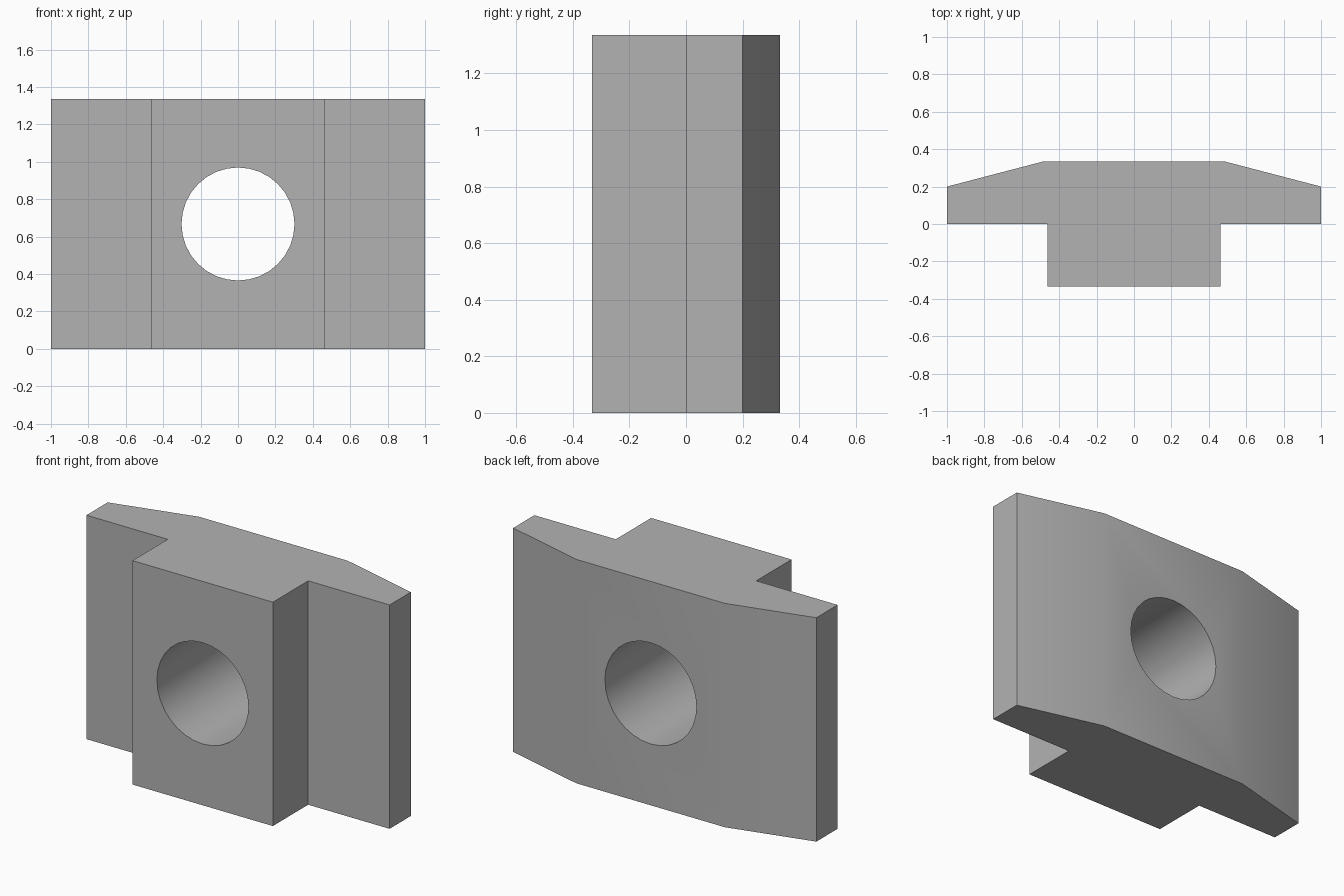
import bpy
import bmesh
import math

HEIGHT = 1.335
HOLE_RADIUS = 0.302
HOLE_SIDES = 32

default_cube = bpy.data.objects.get("Cube")
if default_cube:
    bpy.data.objects.remove(default_cube, do_unlink=True)


def make_material(name, colour):
    mat = bpy.data.materials.new(name)
    mat.use_nodes = True
    mat.diffuse_color = colour
    mat.node_tree.nodes["Principled BSDF"].inputs["Base Color"].default_value = colour
    return mat


def extrude_profile(name, profile, height):
    """Raise a closed plan outline from the ground to the given height."""
    bm = bmesh.new()
    base = bm.faces.new([bm.verts.new((x, y, 0)) for x, y in profile])
    raised = bmesh.ops.extrude_face_region(bm, geom=[base])["geom"]
    top = [v for v in raised if isinstance(v, bmesh.types.BMVert)]
    bmesh.ops.translate(bm, vec=(0, 0, height), verts=top)
    bmesh.ops.recalc_face_normals(bm, faces=bm.faces)
    mesh = bpy.data.meshes.new(name)
    bm.to_mesh(mesh)
    bm.free()
    obj = bpy.data.objects.new(name, mesh)
    bpy.context.collection.objects.link(obj)
    return obj


# Slot nut body: half the T-shaped plan, mirrored to the other side
half = [(0.463, -0.333), (0.463, 0), (1, 0), (1, 0.2), (0.49, 0.333)]
outline = half + [(-x, y) for x, y in reversed(half)]
body = extrude_profile("slot_nut_body", outline, HEIGHT)
body.data.materials.append(make_material("plain grey", (0.45, 0.45, 0.45, 1)))

# Round bore through the middle, front to back
bpy.ops.mesh.primitive_cylinder_add(
    vertices=HOLE_SIDES, radius=HOLE_RADIUS, depth=2,
    location=(0, 0, HEIGHT / 2), rotation=(math.pi / 2, 0, 0))
cutter = bpy.context.object
cutter.name = "bore_cutter"
cutter.hide_render = True

bore = body.modifiers.new("bore", 'BOOLEAN')
bore.operation = 'DIFFERENCE'
bore.solver = 'EXACT'
bore.object = cutter

bpy.ops.object.select_all(action='DESELECT')
body.select_set(True)
bpy.context.view_layer.objects.active = body
bpy.ops.object.modifier_apply(modifier=bore.name)
bpy.data.objects.remove(cutter, do_unlink=True)

# Smooth bore and shallow back bevels, crisp corners elsewhere
bpy.ops.object.shade_smooth_by_angle(angle=math.radians(30))
